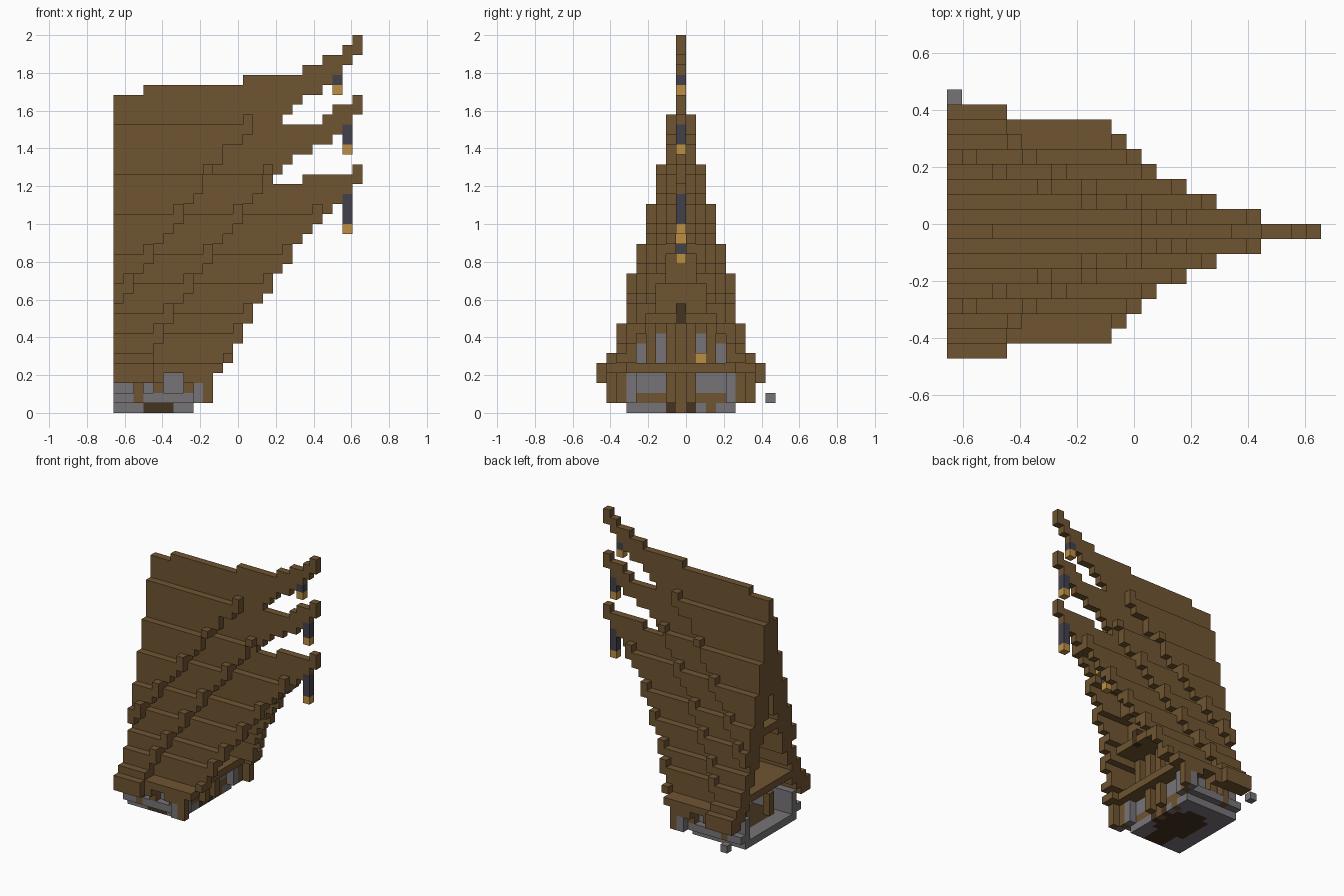
import bpy, bmesh
from mathutils import Vector

cube = bpy.data.objects.get("Cube")
if cube:
    bpy.data.objects.remove(cube, do_unlink=True)

U = 2 / 38          # block size
MID = 8             # row of the ridge
cells = {}          # block position -> part name


def fill(part, i0, i1, j0, j1, k0, k1):
    for i in range(i0, i1):
        for j in range(j0, j1):
            for k in range(k0, k1):
                cells[i, j, k] = part


def span(part, i0, i1, d, k0, k1):
    """Blocks across the ridge, out to distance d on both sides."""
    fill(part, i0, i1, MID - d, MID + d + 1, k0, k1)


def pair(part, i0, i1, d, k0, k1):
    """Mirrored blocks at distance d from the ridge."""
    for j in {MID - d, MID + d}:
        fill(part, i0, i1, j, j + 1, k0, k1)


# Stone footing with a worn wooden floor
span("stone_base", 0, 8, 5, 0, 1)
fill("dark_floor", 3, 6, 3, 12, 0, 1)
fill("dark_floor", 2, 7, 6, 11, 0, 1)
pair("dark_floor", 7, 8, 1, 0, 1)
for j in (8, 11):
    fill("doorstep", 7, 8, j, j + 1, 0, 1)

# Low stone side walls, ground front wall and posts
pair("stone_base", 0, 9, 6, 1, 2)
pair("stone_base", 0, 9, 5, 1, 4)
span("ground_wall", 7, 8, 5, 1, 4)
for d in (2, 3, 4):
    pair("stone_base", 7, 8, d, 2, 4)
for i, d in ((9, 7), (8, 1), (2, 6), (2, 3)):
    pair("posts", i, i + 1, d, 1, 4)
for i in (4, 7):
    pair("posts", i, i + 1, 6, 2, 4)
pair("posts", 8, 9, 6, 1, 4)
pair("stone_base", 8, 9, 7, 1, 3)
fill("loose_stone", 0, 1, 17, 18, 1, 2)

# Upper floors and the stepped front wall
span("floors", 7, 10, 6, 4, 5)
span("floors", 0, 8, 4, 6, 7)
span("floors", 8, 12, 4, 9, 10)
span("floors", 0, 12, 1, 14, 15)
span("front_wall", 7, 8, 4, 5, 9)
span("front_wall", 10, 11, 3, 10, 13)
span("front_wall", 12, 13, 2, 13, 16)
span("front_wall", 14, 15, 1, 16, 20)
pair("stone_windows", 7, 8, 2, 5, 8)
pair("stone_windows", 7, 8, 4, 5, 7)
for d in (1, 3):
    pair("posts", 8, 9, d, 5, 9)
fill("lantern_glow", 8, 9, 10, 11, 5, 6)
span("dark_hanging", 11, 12, 0, 9, 11)


# Three nested roof tiers, each one block further in than the one behind
def edge(k):
    if k <= 3:
        return 9
    if k <= 10:
        return int(8.5 + k / 2)
    return round(14 + 0.69 * (k - 11)) + (k > 26)


TOPS = [30, 25, 21, 17, 14, 11, 9, 6, 5]
for tier, setback in enumerate((14, 8, 0)):
    for d in range(1, 8):
        n = d - 1 + tier
        if n > 7:
            continue
        top, low = TOPS[n], TOPS[n + 1] - 1
        for k in range(low, top):
            end = edge(k) - setback
            if end < 0:
                continue
            start = end if k == top - 1 and d < 7 else 0
            pair("roof", start, end + 1, d, k, k + 1)
pair("roof", 0, 10, 7, 3, 5)
pair("roof", 10, 11, 7, 4, 5)
pair("eaves", 0, 4, 8, 3, 5)

# Gaps in the eaves over the side windows
for j in (MID - 7, MID + 7):
    for i in (5, 6):
        cells.pop((i, j, 3), None)

# Ridge beams that rise and step out at the front
RIDGES = (
    ((0, 3, 27, 32), (3, 17, 27, 33), (13, 18, 30, 34), (18, 19, 31, 34),
     (19, 21, 32, 35), (21, 22, 33, 36), (22, 23, 34, 36), (23, 24, 35, 37),
     (24, 25, 36, 38)),
    ((0, 17, 24, 29), (17, 18, 25, 29), (18, 20, 26, 29), (20, 21, 27, 29),
     (21, 22, 27, 30), (22, 23, 28, 31), (23, 24, 29, 31), (24, 25, 30, 32)),
    ((0, 16, 19, 24), (16, 21, 19, 23), (19, 22, 20, 24), (22, 23, 21, 24),
     (23, 24, 22, 24), (24, 25, 23, 25)),
)
for beams in RIDGES:
    for i0, i1, k0, k1 in beams:
        span("ridge_beams", i0, i1, 0, k0, k1)

# Hanging lanterns: chain above, glowing block below
for i, k, top in ((22, 32, 34), (23, 26, 29), (23, 18, 22), (16, 15, 17)):
    span("lantern_chains", i, i + 1, 0, k + 1, top)
    span("lantern_glow", i, i + 1, 0, k, k + 1)
span("lantern_glow", 17, 18, 0, 17, 18)


# Materials
def material(name, color):
    m = bpy.data.materials.new(name)
    m.use_nodes = True
    m.diffuse_color = (*color, 1)
    m.node_tree.nodes["Principled BSDF"].inputs["Base Color"].default_value = (*color, 1)
    return m


wood = material("brown_wood", (0.16, 0.09, 0.031))
stone = material("grey_stone", (0.185, 0.175, 0.185))
dark = material("dark_wood", (0.06, 0.033, 0.014))
iron = material("dark_iron", (0.055, 0.052, 0.072))
glow = material("amber", (0.5, 0.275, 0.055))
PAINT = {"stone_base": stone, "loose_stone": stone, "stone_windows": stone,
         "dark_floor": dark, "dark_hanging": dark,
         "lantern_chains": iron, "lantern_glow": glow}

# Build each part from the exposed sides of its blocks
origin = Vector((-12.5, -9, 0))
for part in sorted(set(cells.values())):
    bm = bmesh.new()
    for cell in [c for c, p in cells.items() if p == part]:
        centre = Vector(cell) + Vector((0.5, 0.5, 0.5)) + origin
        for axis in range(3):
            for sign in (-1, 1):
                step = list(cell)
                step[axis] += sign
                if tuple(step) in cells:
                    continue
                n, a, b = Vector(), Vector(), Vector()
                n[axis] = sign / 2
                a[(axis + 1) % 3] = 0.5
                b[(axis + 2) % 3] = sign / 2
                corners = (-a - b, a - b, a + b, b - a)
                bm.faces.new([bm.verts.new((centre + n + c) * U) for c in corners])
    bmesh.ops.remove_doubles(bm, verts=bm.verts, dist=U / 100)
    mesh = bpy.data.meshes.new(part)
    bm.to_mesh(mesh)
    bm.free()
    mesh.materials.append(PAINT.get(part, wood))
    bpy.context.collection.objects.link(bpy.data.objects.new(part, mesh))
